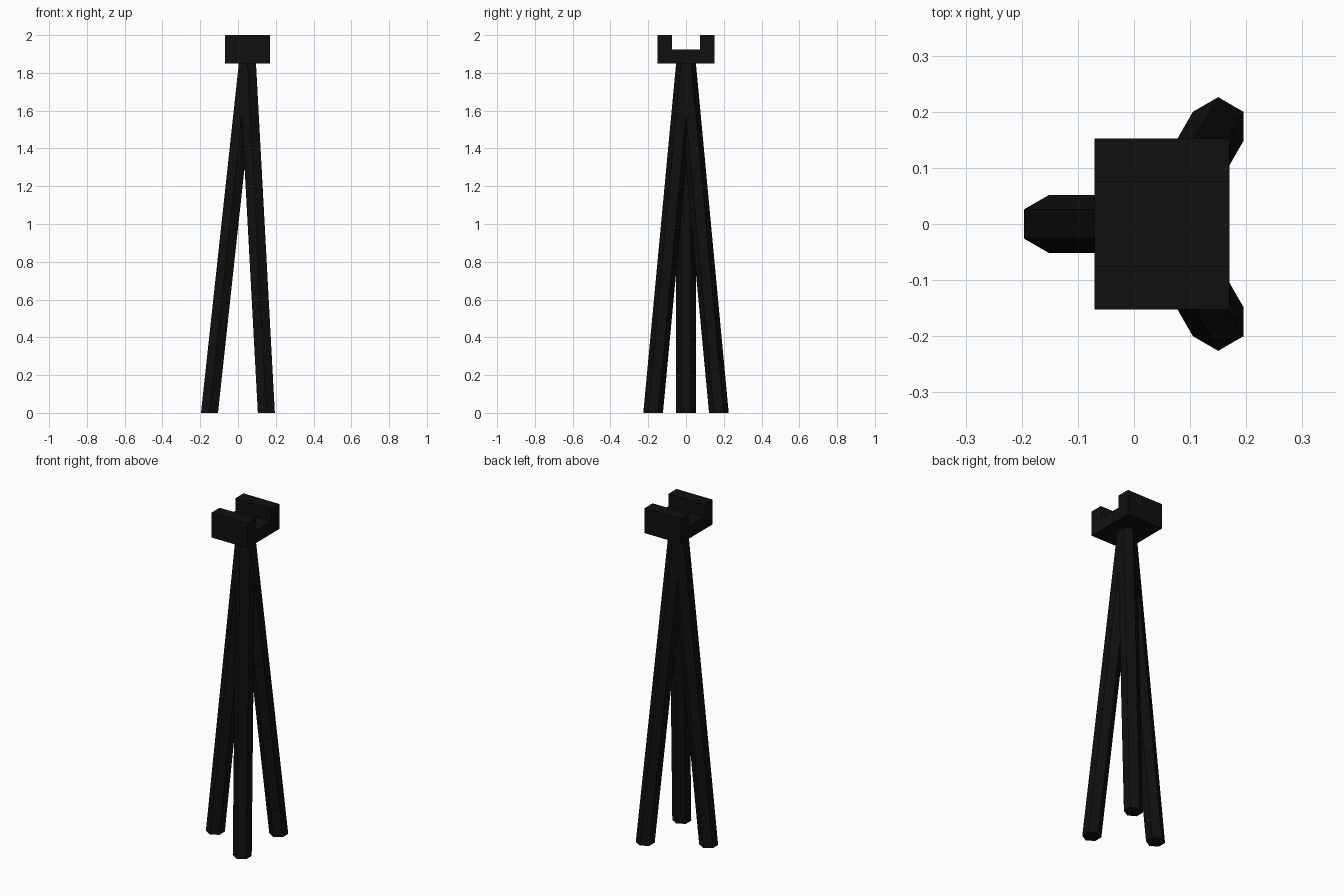
import bpy, bmesh, math
from mathutils import Vector

if "Cube" in bpy.data.objects:
    bpy.data.objects.remove(bpy.data.objects["Cube"])

black = bpy.data.materials.new("black")
black.diffuse_color = (0.005, 0.005, 0.005, 1)
black.use_nodes = True
black.node_tree.nodes["Principled BSDF"].inputs["Base Color"].default_value = black.diffuse_color


def extruded(name, profile, offset):
    """Extrude a flat profile along an offset vector into a closed solid."""
    bm = bmesh.new()
    face = bm.faces.new([bm.verts.new(p) for p in profile])
    res = bmesh.ops.extrude_face_region(bm, geom=[face], use_keep_orig=True)
    top = [v for v in res["geom"] if isinstance(v, bmesh.types.BMVert)]
    bmesh.ops.translate(bm, verts=top, vec=offset)
    bmesh.ops.recalc_face_normals(bm, faces=bm.faces)
    mesh = bpy.data.meshes.new(name)
    bm.to_mesh(mesh)
    bm.free()
    mesh.materials.append(black)
    obj = bpy.data.objects.new(name, mesh)
    bpy.context.collection.objects.link(obj)
    return obj


# Grooved rest on top: U-shaped profile extruded along x
half = [(0.152, 1.85), (0.152, 2.0), (0.075, 2.0), (0.075, 1.925)]
outline = half + [(-y, z) for y, z in reversed(half)]
extruded("rest", [(-0.07, y, z) for y, z in outline], Vector((0.24, 0, 0)))

# Three slanted hexagonal legs, cut level at the floor and meeting under the rest
RADIUS = 0.052
apex = Vector((0.05, 0, 1.855))
feet = {
    "left_leg": (-0.151, 0),
    "back_right_leg": (0.15, 0.174),
    "front_right_leg": (0.15, -0.174),
}
for name, (x, y) in feet.items():
    foot = Vector((x, y, 0))
    angles = [math.radians(30 + 60 * i) for i in range(6)]
    ring = [foot + RADIUS * Vector((math.cos(a), math.sin(a), 0)) for a in angles]
    extruded(name, ring, apex - foot)
